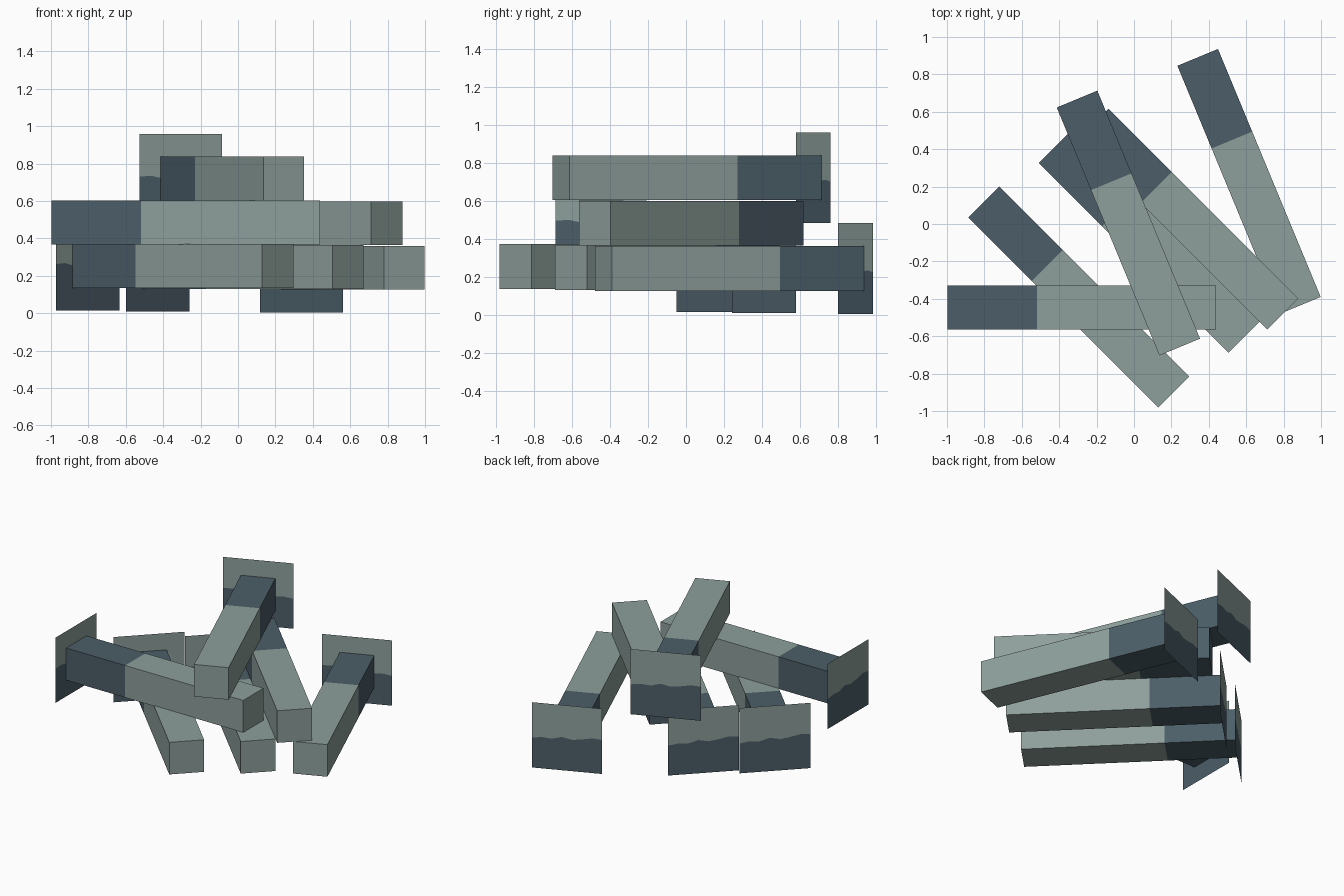
import bpy
import bmesh
from math import radians
from mathutils import Matrix, Vector

cube = bpy.data.objects.get("Cube")
if cube:
    bpy.data.objects.remove(cube, do_unlink=True)

LENGTH, WIDTH, PLATE = 1.435, 0.235, 0.478


def material(name, color):
    mat = bpy.data.materials.new(name)
    mat.use_nodes = True
    mat.diffuse_color = (*color, 1)
    mat.node_tree.nodes["Principled BSDF"].inputs["Base Color"].default_value = (*color, 1)
    return mat


MATS = [material("pale grey green", (0.27, 0.35, 0.33)),
        material("dark slate blue", (0.072, 0.112, 0.138))]


def finish(bm, name, center, angle):
    mesh = bpy.data.meshes.new(name)
    bm.to_mesh(mesh)
    bm.free()
    for mat in MATS:
        mesh.materials.append(mat)
    obj = bpy.data.objects.new(name, mesh)
    obj.location = center
    obj.rotation_euler.z = radians(angle)
    bpy.context.collection.objects.link(obj)


# Square bar along local y, with its last third dark
def bar(name, center, angle):
    bm = bmesh.new()
    bmesh.ops.create_cube(bm, size=1, matrix=Matrix.Diagonal((WIDTH, LENGTH, WIDTH, 1)))
    split = LENGTH / 6
    bmesh.ops.bisect_plane(bm, geom=bm.verts[:] + bm.edges[:] + bm.faces[:],
                           plane_co=Vector((0, split, 0)), plane_no=Vector((0, 1, 0)))
    for face in bm.faces:
        face.material_index = int(face.calc_center_median().y > split)
    finish(bm, name, center, angle)


# Thin upright sheet on the dark end, pale above a wavy line and dark below
def end_plate(name, center, angle):
    wave = [0.01, 0.015, 0.0, -0.01, 0.005, -0.015, -0.01, -0.02]
    bm = bmesh.new()
    y, half = LENGTH / 2 + 0.002, PLATE / 2
    line = [bm.verts.new((-half + PLATE * i / (len(wave) - 1), y, z))
            for i, z in enumerate(wave)]
    for index, z in ((0, half), (1, -half)):
        edge = [bm.verts.new((v.co.x, y, z)) for v in line]
        for i in range(len(line) - 1):
            quad = [line[i], line[i + 1], edge[i + 1], edge[i]]
            face = bm.faces.new(quad if index else quad[::-1])
            face.material_index = index
    bmesh.ops.recalc_face_normals(bm, faces=bm.faces[:])
    if bm.faces[:][0].normal.y < 0:
        bmesh.ops.reverse_faces(bm, faces=bm.faces[:])
    finish(bm, name, center, angle)


# name, bar centre, turn about z, has an end plate
BARS = [
    ("lower_left", (-0.295, -0.39, 0.253), 45, True),
    ("lower_middle", (0.08, -0.098, 0.248), 45, True),
    ("lower_right", (0.615, 0.228, 0.243), 22.5, True),
    ("middle_left", (-0.28, -0.447, 0.484), 90, True),
    ("middle_right", (0.288, 0.027, 0.481), 45, False),
    ("top", (-0.03, 0.005, 0.72), 22.5, True),
]
for name, center, angle, has_plate in BARS:
    bar(name + "_bar", center, angle)
    if has_plate:
        end_plate(name + "_end_plate", center, angle)
